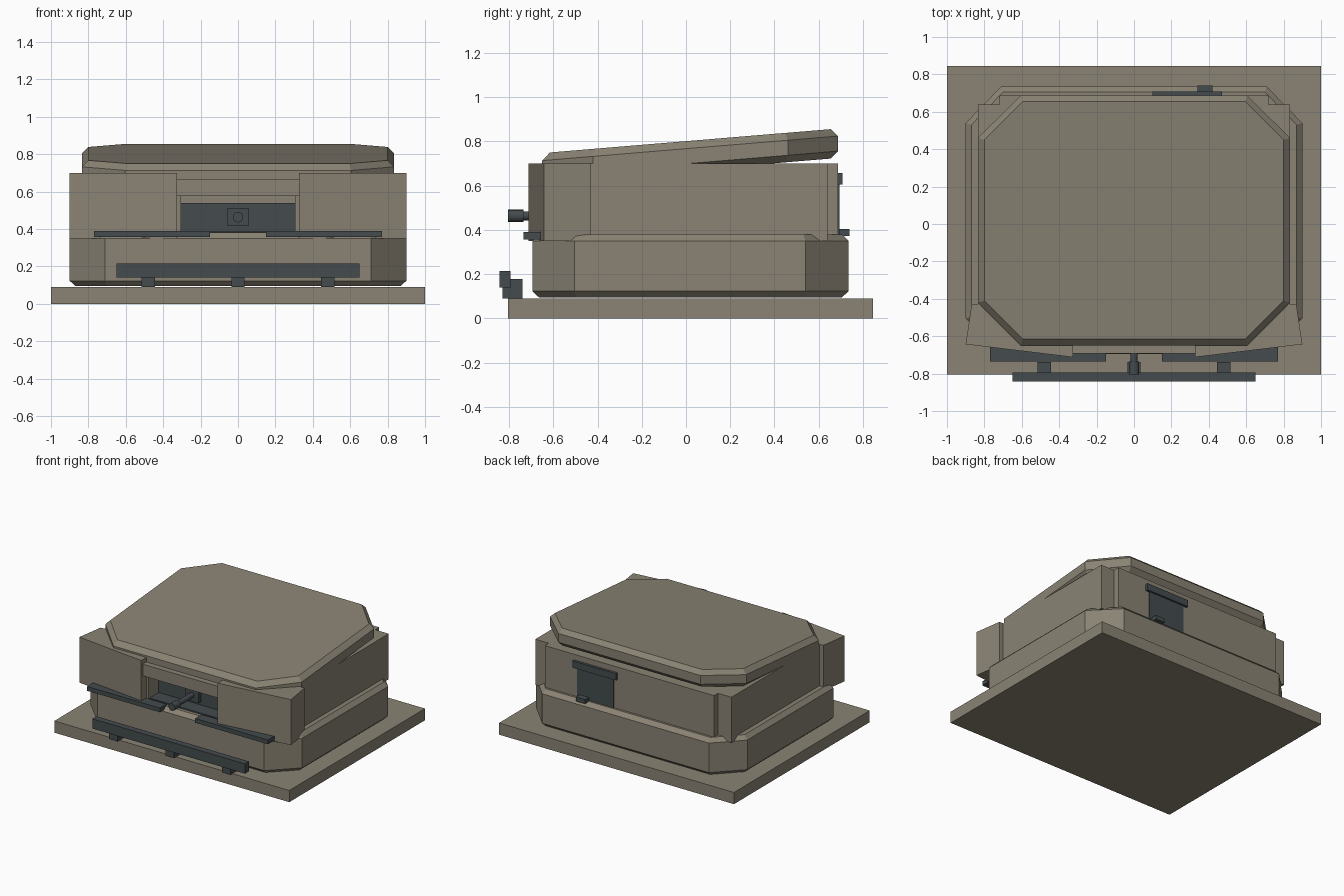
import bpy, bmesh, math

if "Cube" in bpy.data.objects:
    bpy.data.objects.remove(bpy.data.objects["Cube"])


def material(name, color):
    m = bpy.data.materials.new(name)
    m.diffuse_color = (*color, 1)
    m.use_nodes = True
    m.node_tree.nodes["Principled BSDF"].inputs["Base Color"].default_value = m.diffuse_color
    return m


CONCRETE = material("concrete", (0.255, 0.228, 0.175))
STEEL = material("dark steel", (0.058, 0.07, 0.075))


def finish(name, bm, mat):
    bmesh.ops.recalc_face_normals(bm, faces=bm.faces[:])
    me = bpy.data.meshes.new(name)
    bm.to_mesh(me)
    bm.free()
    me.materials.append(mat)
    ob = bpy.data.objects.new(name, me)
    bpy.context.collection.objects.link(ob)
    return ob


def loft(name, rings, mat):
    """Closed solid through a stack of rings of 3D points."""
    bm = bmesh.new()
    loops = [[bm.verts.new(p) for p in ring] for ring in rings]
    n = len(loops[0])
    for a, b in zip(loops, loops[1:]):
        for i in range(n):
            j = (i + 1) % n
            bm.faces.new((a[i], a[j], b[j], b[i]))
    bm.faces.new(loops[0][::-1])
    bm.faces.new(loops[-1])
    return finish(name, bm, mat)


def prism(name, outline, z0, z1, mat):
    return loft(name, [[(x, y, z) for x, y in outline] for z in (z0, z1)], mat)


def box(name, x0, x1, y0, y1, z0, z1, mat):
    return prism(name, [(x0, y0), (x1, y0), (x1, y1), (x0, y1)], z0, z1, mat)


def mirrored(half):
    return half + [(-x, y) for x, y in reversed(half)]


def octagon(x, y0, y1, cx, cy0, cy1):
    """Rectangle with cut corners; cx, cy0, cy1 are where the cuts begin."""
    return mirrored([(cx, y0), (x, cy0), (x, cy1), (cx, y1)])


def tube(name, radius, y0, y1, z, mat, sides=16):
    rings = [[(radius * math.cos(2 * math.pi * i / sides), y,
               z + radius * math.sin(2 * math.pi * i / sides)) for i in range(sides)]
             for y in (y0, y1)]
    ob = loft(name, rings, mat)
    bpy.context.view_layer.objects.active = ob
    ob.select_set(True)
    bpy.ops.object.shade_smooth_by_angle()
    ob.select_set(False)


# Ground slab
box("base_slab", -1, 1, -0.805, 0.845, 0, 0.09, CONCRETE)

# Lower hull with bevelled top and bottom
outer = octagon(0.9, -0.695, 0.735, 0.71, -0.505, 0.54)
inner = octagon(0.87, -0.665, 0.705, 0.70, -0.495, 0.53)
loft("lower_hull", [[(x, y, z) for x, y in ring] for ring, z in
                    ((inner, 0.095), (outer, 0.123), (outer, 0.35), (inner, 0.38))], CONCRETE)

# Upper body with flared front cheeks, gun recess and notched rear corners
prism("upper_body", mirrored([
    (0.305, -0.47), (0.305, -0.65), (0.325, -0.65), (0.325, -0.712), (0.9, -0.643),
    (0.868, -0.43), (0.835, -0.43), (0.835, 0.64), (0.72, 0.64), (0.72, 0.688)]),
    0.35, 0.70, CONCRETE)
box("recess_lintel", -0.325, 0.325, -0.693, -0.46, 0.575, 0.665, CONCRETE)

# Tilted roof slab with bevelled edges
wide = octagon(0.835, -0.65, 0.687, 0.605, -0.42, 0.46)
narrow = octagon(0.80, -0.615, 0.655, 0.595, -0.41, 0.45)
loft("roof_slab", [[(x, y, 0.801 + 0.083 * y - drop) for x, y in ring] for ring, drop in
                   ((narrow, 0.133), (wide, 0.102), (wide, 0.034), (narrow, 0))], CONCRETE)

# Gun, mount and recess lining
box("gun_shield", -0.304, 0.304, -0.53, -0.46, 0.38, 0.54, STEEL)
box("recess_floor", -0.304, 0.304, -0.64, -0.46, 0.38, 0.39, STEEL)
box("gun_mount", -0.056, 0.056, -0.56, -0.52, 0.415, 0.512, STEEL)
tube("gun_barrel", 0.02, -0.76, -0.55, 0.463, STEEL)
tube("gun_muzzle", 0.028, -0.805, -0.735, 0.463, STEEL)

# Front ledges below the cheeks
for side, s in (("left", -1), ("right", 1)):
    x0, x1 = sorted((s * 0.15, s * 0.77))
    box("ledge_" + side, x0, x1, -0.735, -0.655, 0.357, 0.39, STEEL)

# Front rail on three brackets
box("front_rail", -0.65, 0.65, -0.843, -0.793, 0.14, 0.215, STEEL)
for i, x in enumerate((-0.48, 0, 0.48)):
    box(f"rail_bracket_{i + 1}", x - 0.036, x + 0.036, -0.83, -0.738, 0.09, 0.177, STEEL)

# Rear door with hood and step
box("rear_door", 0.13, 0.44, 0.68, 0.694, 0.37, 0.62, STEEL)
box("door_hood", 0.10, 0.47, 0.68, 0.708, 0.605, 0.657, STEEL)
box("door_step", 0.34, 0.42, 0.68, 0.74, 0.373, 0.405, STEEL)
